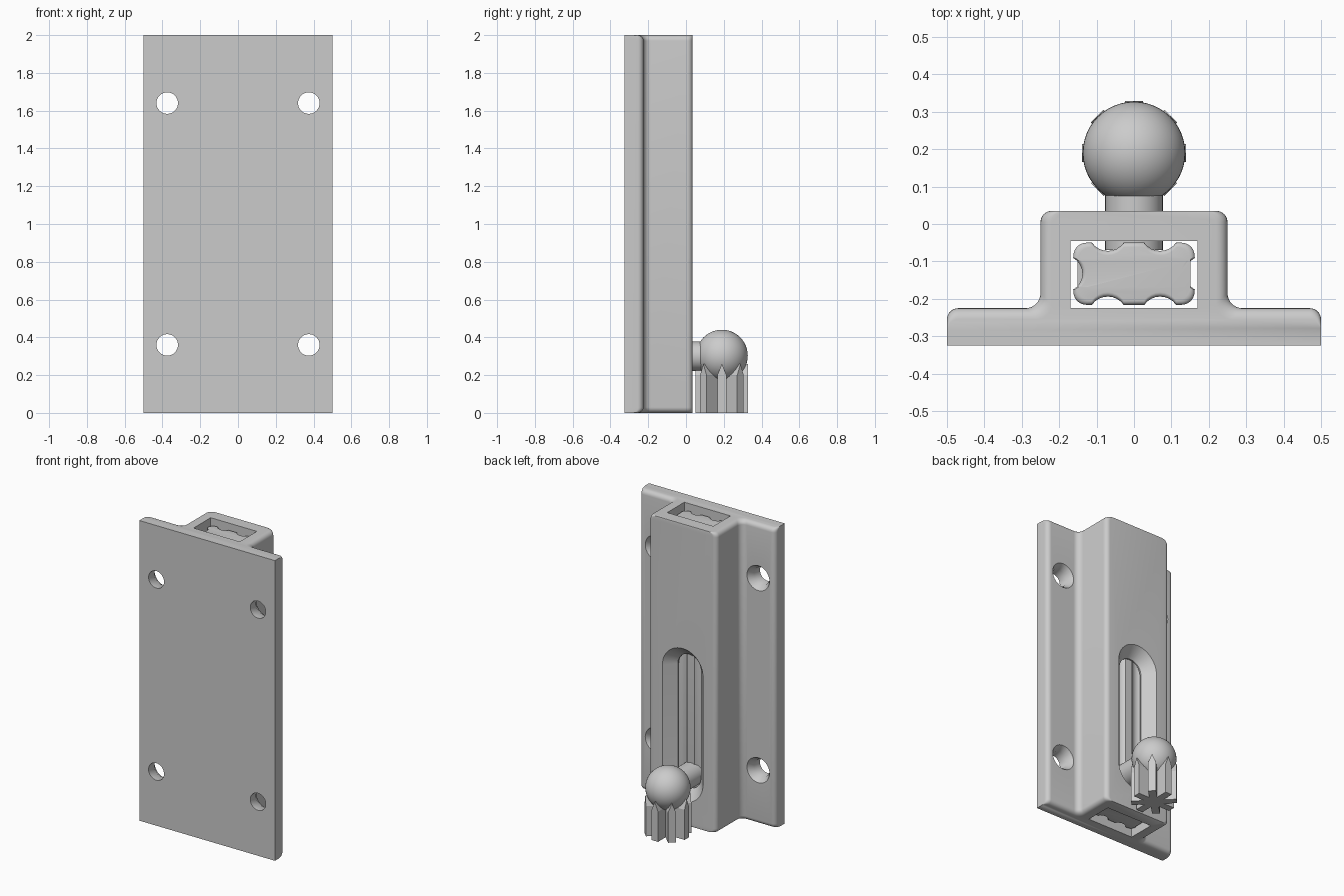
import bpy, bmesh
from math import sin, cos, pi
from mathutils import Matrix, Vector

if "Cube" in bpy.data.objects:
    bpy.data.objects.remove(bpy.data.objects["Cube"])

grey = bpy.data.materials.new("plain grey")
grey.use_nodes = True
GREY = (0.6, 0.6, 0.6, 1)
grey.diffuse_color = GREY
grey.node_tree.nodes["Principled BSDF"].inputs["Base Color"].default_value = GREY


def finish(name, bm, matrix=None):
    """Turn a bmesh into a grey object."""
    if matrix:
        bm.transform(matrix)
    bmesh.ops.recalc_face_normals(bm, faces=bm.faces)
    mesh = bpy.data.meshes.new(name)
    bm.to_mesh(mesh)
    bm.free()
    mesh.materials.append(grey)
    obj = bpy.data.objects.new(name, mesh)
    bpy.context.collection.objects.link(obj)
    return obj


def loft(name, rings, matrix=None):
    """Skin equal-length outlines given as (points, z), with end caps."""
    bm = bmesh.new()
    loops = [[bm.verts.new((x, y, z)) for x, y in pts] for pts, z in rings]
    for a, b in zip(loops, loops[1:]):
        for i in range(len(a)):
            bm.faces.new((a[i - 1], a[i], b[i], b[i - 1]))
    bm.faces.new(loops[0])
    bm.faces.new(loops[-1])
    return finish(name, bm, matrix)


def arc(cx, cy, r, start, end, n=8):
    angles = [(start + (end - start) * i / n) * pi / 180 for i in range(n + 1)]
    return [(cx + r * cos(a), cy + r * sin(a)) for a in angles]


def mirrored(half):
    return half + [(-x, y) for x, y in reversed(half)]


def smooth(obj):
    bpy.ops.object.select_all(action='DESELECT')
    bpy.context.view_layer.objects.active = obj
    obj.select_set(True)
    bpy.ops.object.shade_smooth_by_angle(angle=0.6)


def cut(obj, cutter):
    mod = obj.modifiers.new("cut", 'BOOLEAN')
    mod.operation = 'DIFFERENCE'
    mod.solver = 'EXACT'
    mod.object = cutter
    bpy.context.view_layer.objects.active = obj
    bpy.ops.object.modifier_apply(modifier=mod.name)
    bpy.data.objects.remove(cutter)


def rounded_ends(section, low, high, r, n=5):
    """Rings whose section shrinks along a quarter circle at both ends."""
    steps = [(r * (1 - sin(i * pi / 2 / n)), r * (1 - cos(i * pi / 2 / n)))
             for i in range(n + 1)]
    bottom = [(section(d), low + h) for d, h in steps]
    top = [(section(d), high - h) for d, h in reversed(steps)]
    return bottom + top


# local z runs along world +y, local y along world z
ALONG_Y = Matrix(((1, 0, 0), (0, 0, 1), (0, 1, 0))).to_4x4()


# Housing: flanged plate with a hollow raised channel
def housing_section(d):
    half = [(0.5, -0.325)]
    half += arc(0.47, -0.255 - d, 0.03, 0, 90)
    half += arc(0.29 - d, -0.185 - d, 0.04, 270, 180)
    half += arc(0.22 - d, 0.005, 0.03, 0, 90)
    return mirrored(half)


housing = loft("housing", rounded_ends(housing_section, 0, 2, 0.03))
channel = mirrored([(0.17, -0.225), (0.17, -0.045)])
cut(housing, loft("channel_cutter", [(channel, -0.1), (channel, 2.1)]))


# Flared slot for the handle
def stadium(r):
    return arc(0, 1.02, r, 0, 180, 24) + arc(0, 0.3, r, 180, 360, 24)


cut(housing, loft("slot_cutter", [(stadium(0.085), -0.1), (stadium(0.085), -0.035),
                                  (stadium(0.15), 0.035), (stadium(0.15), 0.1)], ALONG_Y))

# Countersunk screw holes
for x in (-0.375, 0.375):
    for z in (0.36, 1.64):
        def circle(r):
            return arc(x, z, r, 0, 360, 32)[:-1]
        cut(housing, loft("screw_cutter", [(circle(0.057), -0.4), (circle(0.057), -0.265),
                                           (circle(0.083), -0.225), (circle(0.083), -0.17)], ALONG_Y))
smooth(housing)


# Sliding bolt with lengthwise grooves
def bolt_section(d):
    w, h, r, mid = 0.162 - d, 0.083 - d, 0.035, -0.133
    half = arc(0.07, mid - h - 0.03, 0.052, 145, 35)
    half += arc(w - r, mid - h + r, r, 270, 360)
    half += arc(w + 0.025, mid, 0.049, 240, 120)
    half += arc(w - r, mid + h - r, r, 0, 90)
    half += arc(0.07, mid + h + 0.03, 0.052, 325, 215)
    return mirrored(half)


smooth(loft("bolt", rounded_ends(bolt_section, 0.04, 1.96, 0.012)))

# Handle neck and ball
neck_ring = arc(0, 0.3, 0.077, 0, 360, 40)[:-1]
smooth(loft("handle_neck", [(neck_ring, -0.07), (neck_ring, 0.12)], ALONG_Y))
BALL = Vector((0, 0.19, 0.303))
bm = bmesh.new()
bmesh.ops.create_uvsphere(bm, u_segments=48, v_segments=24, radius=0.137)
smooth(finish("handle_ball", bm, Matrix.Translation(BALL)))

# Crossed pointed fins holding the ball
fin = [(-0.024, 0), (0.024, 0), (0.024, 0.2), (0, 0.26), (-0.024, 0.2)]
for i in range(4):
    place = Matrix.Translation((0, BALL.y, 0)) @ Matrix.Rotation(i * pi / 4, 4, 'Z')
    loft("support_fin", [(fin, -0.139), (fin, 0.139)], place @ ALONG_Y)
